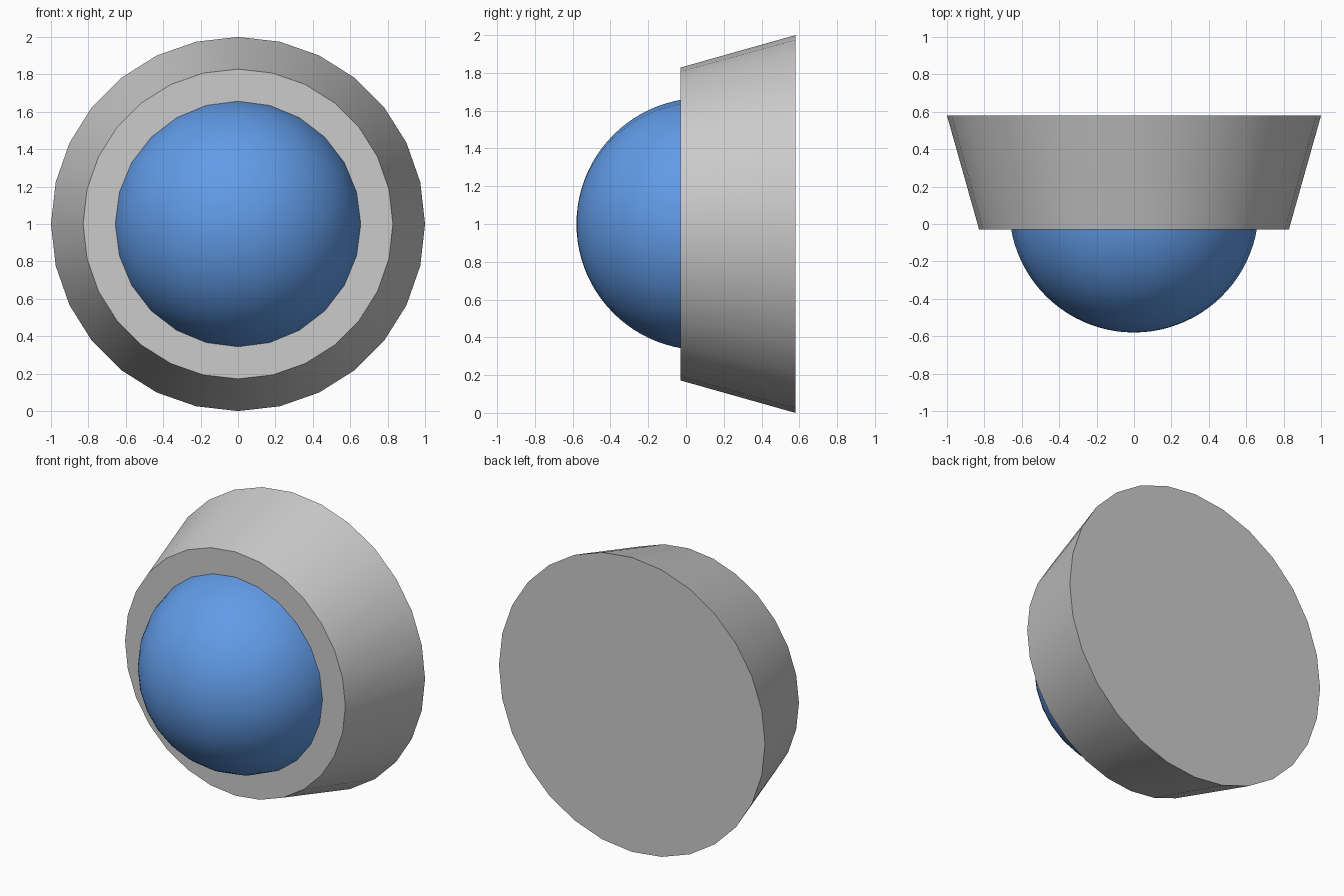
import bpy, bmesh, math

if "Cube" in bpy.data.objects:
    bpy.data.objects.remove(bpy.data.objects["Cube"])


def lathe(name, profile, sides):
    """Spin (radius, y) points about the front-back axis through z = 1."""
    bm = bmesh.new()
    rings = []
    for r, y in profile:
        if r < 1e-6:
            rings.append([bm.verts.new((0, y, 1))])
        else:
            rings.append([bm.verts.new((r * math.cos(2 * math.pi * i / sides), y,
                                        1 + r * math.sin(2 * math.pi * i / sides)))
                          for i in range(sides)])
    for a, b in zip(rings, rings[1:]):
        for i in range(sides):
            j = (i + 1) % sides
            if len(a) == 1:
                bm.faces.new((a[0], b[i], b[j]))
            else:
                bm.faces.new((a[i], b[i], b[j], a[j]))
    # flat cap for any ring left open at either end
    for ring in (rings[0], rings[-1]):
        if len(ring) > 1:
            bm.faces.new(ring)
    bmesh.ops.recalc_face_normals(bm, faces=bm.faces)
    mesh = bpy.data.meshes.new(name)
    bm.to_mesh(mesh)
    bm.free()
    obj = bpy.data.objects.new(name, mesh)
    bpy.context.collection.objects.link(obj)
    bpy.ops.object.select_all(action='DESELECT')
    obj.select_set(True)
    bpy.context.view_layer.objects.active = obj
    bpy.ops.object.shade_smooth_by_angle(angle=math.radians(30))
    return obj


FACE_Y, BACK_Y = -0.03, 0.58

# Tapered housing, wider at the back
lathe("housing", [(0.828, FACE_Y), (1.0, BACK_Y)], 28)

# Blue dome lens, a spherical cap set slightly into the housing
R, CY, STEPS = 0.667, 0.087, 20
END = math.acos((CY - FACE_Y - 0.01) / R)
lens = lathe("lens", [(R * math.sin(END * k / STEPS), CY - R * math.cos(END * k / STEPS))
                      for k in range(STEPS + 1)], 24)

blue = bpy.data.materials.new("blue_lens")
blue.diffuse_color = (0.12, 0.33, 0.8, 1)
blue.use_nodes = True
blue.node_tree.nodes["Principled BSDF"].inputs["Base Color"].default_value = blue.diffuse_color
lens.data.materials.append(blue)
